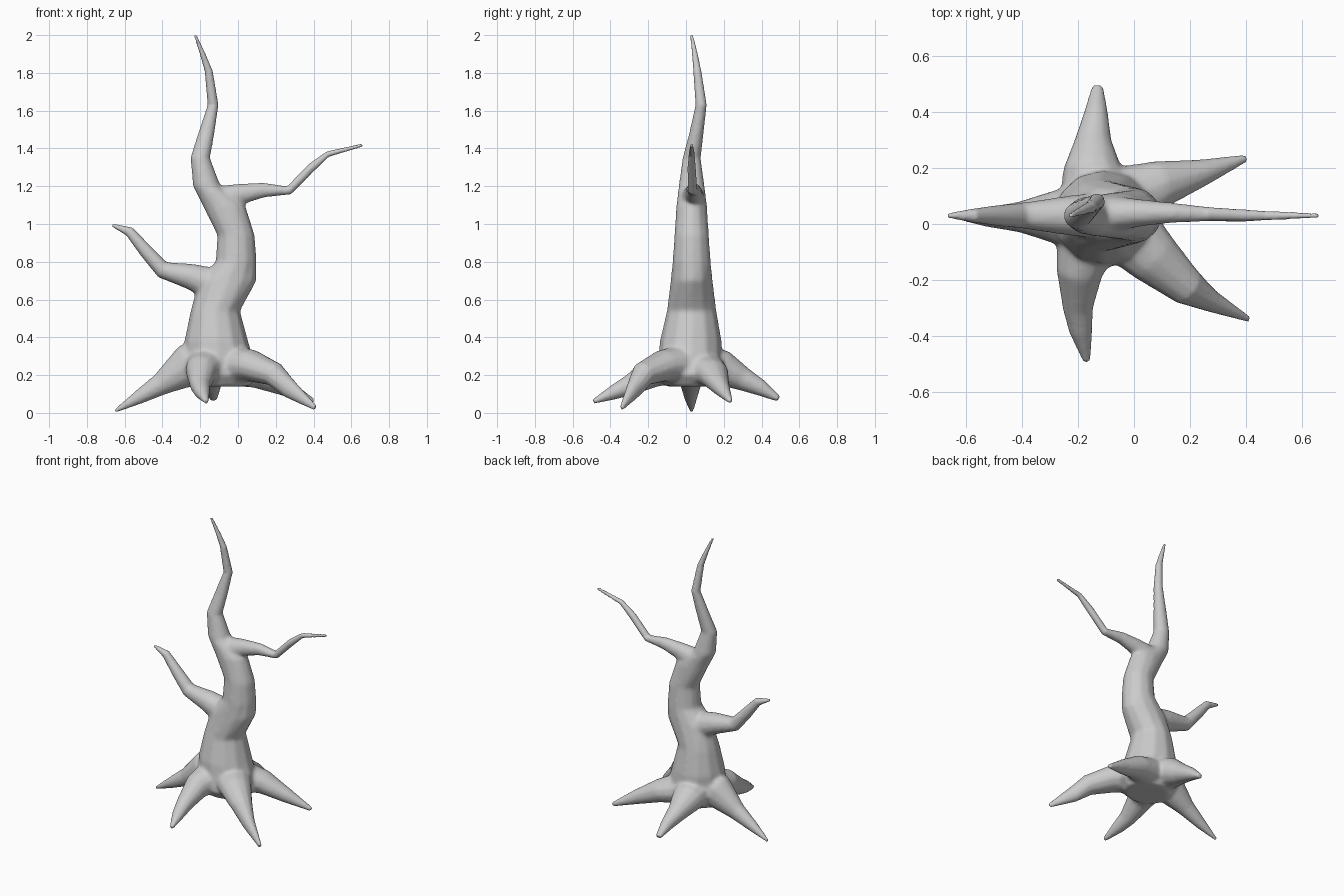
import bpy, bmesh, math
from mathutils import Vector

SIDES = 12
bm = bmesh.new()


def loft(rings):
    """Skin a list of vertex rings and cap both ends."""
    loops = [[bm.verts.new(p) for p in ring] for ring in rings]
    for lo, hi in zip(loops, loops[1:]):
        for i in range(SIDES):
            j = (i + 1) % SIDES
            bm.faces.new((lo[i], lo[j], hi[j], hi[i]))
    bm.faces.new(loops[0][::-1])
    bm.faces.new(loops[-1])


def ring(c, u, v, a, b):
    return [c + u * (a * math.cos(k * math.tau / SIDES)) + v * (b * math.sin(k * math.tau / SIDES))
            for k in range(SIDES)]


def trunk(pts):
    """Horizontal elliptical rings: x, y, z, half width, half depth."""
    loft([ring(Vector(p[:3]), Vector((1, 0, 0)), Vector((0, 1, 0)), p[3], p[4]) for p in pts])


def limb(pts):
    """Rings square to the path: x, y, z, sideways radius, upward radius."""
    c = [Vector(p[:3]) for p in pts]
    rings = []
    for i, p in enumerate(pts):
        t = (c[min(i + 1, len(c) - 1)] - c[max(i - 1, 0)]).normalized()
        side = Vector((0, 0, 1)).cross(t).normalized()
        rings.append(ring(c[i], side, side.cross(t), p[3], p[4]))
    loft(rings)


# Twisting trunk running up into the tall top branch
trunk([(-.09, .02, .14, .15, .13), (-.09, .02, .2, .2, .175), (-.115, .025, .38, .17, .165),
       (-.12, .03, .54, .132, .132), (-.055, .03, .70, .155, .112), (-.01, .03, .80, .11, .102),
       (-.01, .03, .94, .1, .092), (-.075, .03, 1.1, .115, .082), (-.165, .03, 1.2, .075, .07),
       (-.2, .03, 1.35, .052, .048), (-.168, .055, 1.48, .043, .038), (-.132, .08, 1.63, .029, .03),
       (-.155, .06, 1.81, .022, .022), (-.187, .047, 1.9, .016, .016), (-.226, .03, 2.0, .009, .009)])

# Left and right branches
limb([(-.08, .03, .66, .09, .1), (-.25, .03, .722, .07, .07), (-.4, .03, .758, .047, .047),
      (-.49, .03, .86, .037, .037), (-.575, .03, .96, .025, .027), (-.665, .03, .994, .009, .009)])
limb([(-.1, .035, 1.12, .07, .085), (.02, .04, 1.16, .05, .056), (.14, .04, 1.18, .037, .04),
      (.27, .035, 1.178, .026, .024), (.39, .03, 1.3, .022, .024), (.475, .03, 1.37, .017, .016),
      (.66, .03, 1.418, .009, .009)])

# Roots: left, back, front, front right, back right
limb([(-.12, .025, .27, .13, .13), (-.27, .025, .25, .1, .115), (-.41, .025, .15, .055, .06),
      (-.53, .025, .08, .034, .036), (-.65, .03, .01, .009, .009)])
limb([(-.13, .06, .26, .14, .11), (-.15, .2, .235, .105, .095), (-.145, .3, .18, .066, .065),
      (-.135, .4, .13, .042, .043), (-.13, .49, .075, .02, .016)])
limb([(-.15, -.02, .26, .13, .11), (-.195, -.17, .22, .085, .085), (-.2, -.3, .145, .055, .055),
      (-.19, -.38, .11, .042, .04), (-.168, -.49, .06, .013, .012)])
limb([(-.05, 0, .26, .13, .11), (.07, -.12, .25, .1, .085), (.19, -.225, .205, .068, .065),
      (.275, -.275, .125, .04, .05), (.41, -.34, .026, .01, .014)])
limb([(-.05, .08, .24, .13, .1), (.1, .145, .205, .085, .075), (.25, .185, .135, .047, .047),
      (.4, .235, .062, .013, .013)])

mesh = bpy.data.meshes.new("tree")
bmesh.ops.recalc_face_normals(bm, faces=bm.faces)
bm.to_mesh(mesh)
bm.free()
tree = bpy.data.objects.new("tree", mesh)
bpy.context.collection.objects.link(tree)
bpy.context.view_layer.objects.active = tree
tree.select_set(True)

# Fuse all the limbs into one skin
fuse = tree.modifiers.new("fuse", 'REMESH')
fuse.mode = 'VOXEL'
fuse.voxel_size = .0085
bpy.ops.object.modifier_apply(modifier="fuse")

# Blend the joints, leaving the thin tips alone
joints = tree.vertex_groups.new(name="joints")
for v in tree.data.vertices:
    r = math.hypot(v.co.x + .1, v.co.y - .02)
    w = max(0, min(1, (.42 - r) / .2)) * max(0, min(1, (1.4 - v.co.z) / .15))
    joints.add([v.index], max(w, .08), 'REPLACE')
blend = tree.modifiers.new("blend", 'SMOOTH')
blend.factor = .5
blend.iterations = 22
blend.vertex_group = "joints"
bpy.ops.object.modifier_apply(modifier="blend")
bpy.ops.object.shade_smooth()
